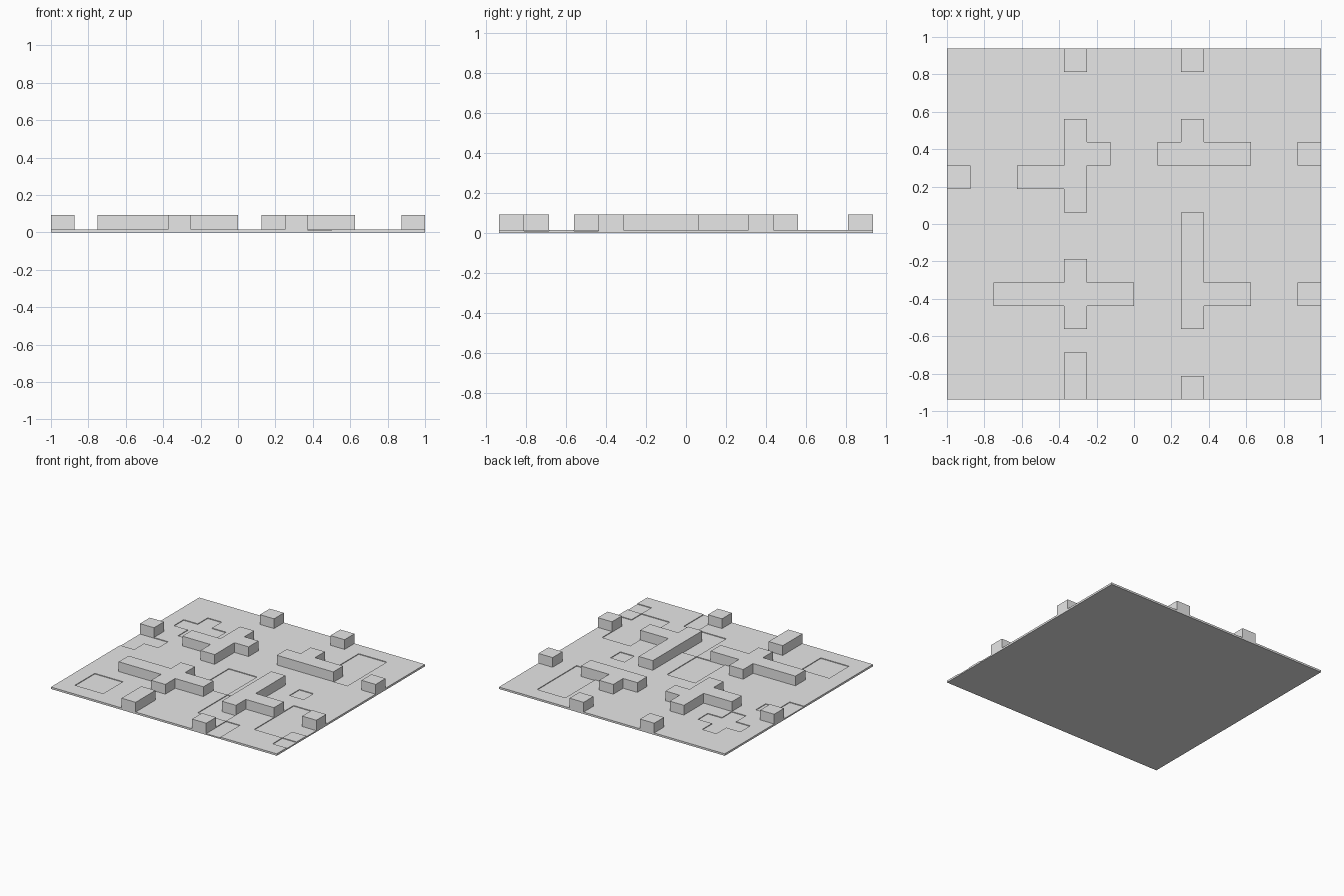
import bpy
import bmesh

if "Cube" in bpy.data.objects:
    bpy.data.objects.remove(bpy.data.objects["Cube"], do_unlink=True)

# Layout grid and layer heights
COLS, ROWS, CELL = 16, 15, 0.125
RECESS_Z, FLOOR_Z, WALL_Z = 0.01, 0.0156, 0.0935

grey = bpy.data.materials.new("plain grey")
grey.use_nodes = True
grey.diffuse_color = (0.8, 0.8, 0.8, 1)
grey.node_tree.nodes["Principled BSDF"].inputs["Base Color"].default_value = (0.8, 0.8, 0.8, 1)


def block(col, row, wide=1, deep=1):
    """Set of grid cells covered by a rectangle."""
    return {(c, r) for c in range(col, col + wide) for r in range(row, row + deep)}


def extrude_cells(name, cells, bottom, top):
    """Raise a set of grid cells into one flat-topped solid."""
    bm = bmesh.new()
    for c, r in sorted(cells):
        x, y = (c - COLS / 2) * CELL, (r - ROWS / 2) * CELL
        corners = [(x, y), (x + CELL, y), (x + CELL, y + CELL), (x, y + CELL)]
        bm.faces.new([bm.verts.new((px, py, bottom)) for px, py in corners])
    bmesh.ops.remove_doubles(bm, verts=bm.verts, dist=CELL / 100)
    raised = bmesh.ops.extrude_face_region(bm, geom=bm.faces[:], use_keep_orig=True)
    verts = [g for g in raised["geom"] if isinstance(g, bmesh.types.BMVert)]
    bmesh.ops.translate(bm, verts=verts, vec=(0, 0, top - bottom))
    bmesh.ops.recalc_face_normals(bm, faces=bm.faces[:])
    mesh = bpy.data.meshes.new(name)
    bm.to_mesh(mesh)
    bm.free()
    mesh.materials.append(grey)
    obj = bpy.data.objects.new(name, mesh)
    bpy.context.collection.objects.link(obj)
    return obj


# Shallow sunken patches in the floor
recesses = (
    block(1, 1, 2, 2)
    | block(0, 8, 2) | block(0, 7)
    | block(1, 11, 3) | block(2, 10, 1, 3)
    | block(7, 5, 2, 3)
    | block(9, 2, 2) | block(9, 2, 1, 3)
    | block(11, 0, 1, 2)
    | block(12, 7)
    | block(12, 11, 2, 3) | block(13, 10)
    | block(13, 2, 2, 4) | block(15, 3)
    | block(15, 1)
)

# Base slab and the floor layer around the recesses
everything = block(0, 0, COLS, ROWS)
extrude_cells("base_slab", block(0, 0, COLS, ROWS), 0, RECESS_Z)
extrude_cells("floor_layer", everything - recesses, RECESS_Z, FLOOR_Z)

# Raised walls in the middle and short stubs on the borders
walls = {
    "front_left_cross_wall": block(2, 4, 6) | block(5, 3, 1, 3),
    "back_left_wall": block(5, 8, 1, 4) | block(3, 9, 2) | block(6, 10),
    "front_right_wall": block(10, 3, 1, 5) | block(11, 4, 2),
    "back_right_wall": block(9, 10, 4) | block(10, 11),
    "front_stub_long": block(5, 0, 1, 2),
    "front_stub_short": block(10, 0),
    "back_stub_a": block(5, 14),
    "back_stub_b": block(10, 14),
    "side_stub_a": block(0, 9),
    "side_stub_b": block(15, 10),
    "side_stub_c": block(15, 4),
}
for name, cells in walls.items():
    extrude_cells(name, cells, FLOOR_Z, WALL_Z)
